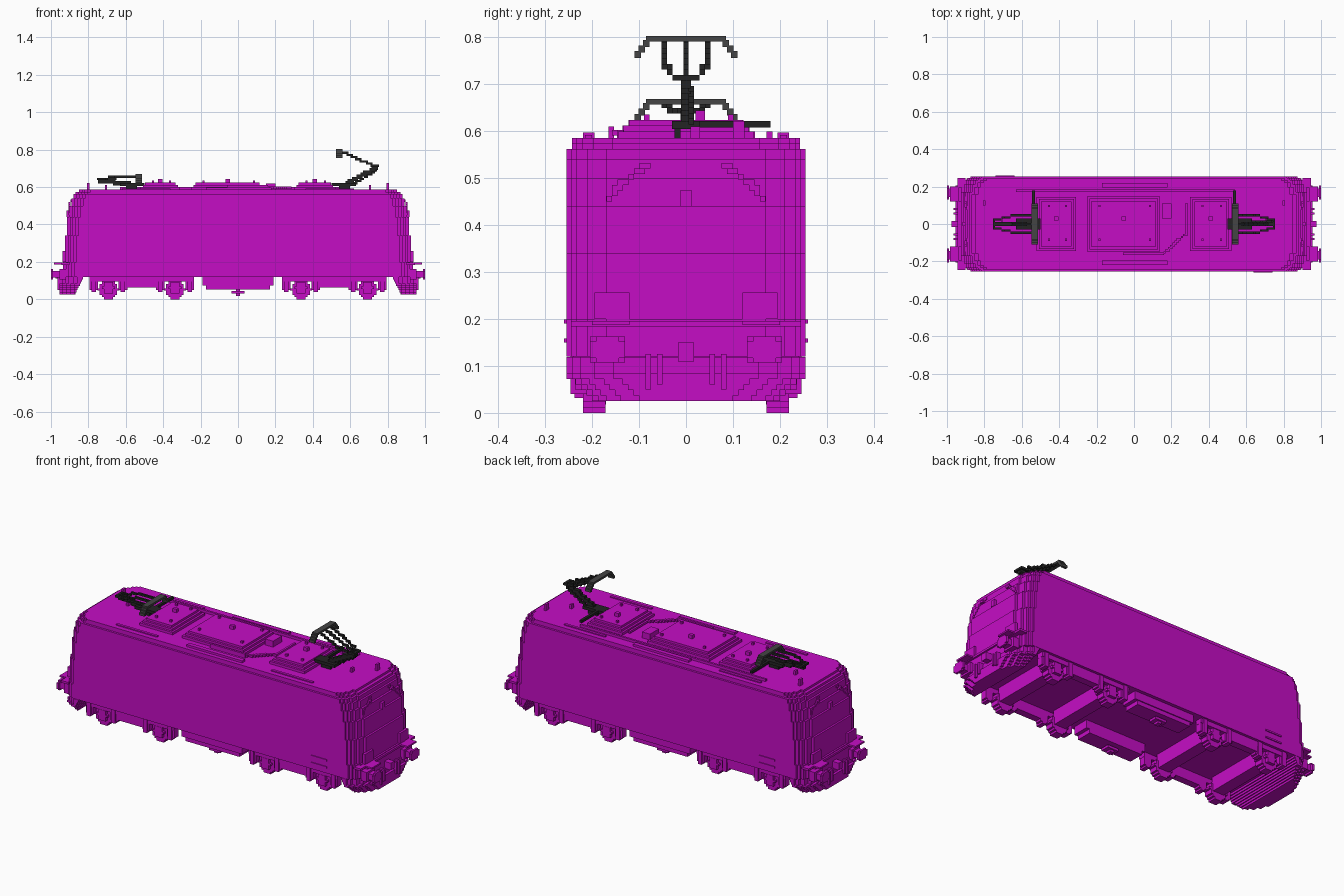
import bpy, bmesh, math
from mathutils import Vector

cube = bpy.data.objects.get("Cube")
if cube:
    bpy.data.objects.remove(cube)

VOXEL = 0.0117
HALF = 0.255


def material(name, colour):
    mat = bpy.data.materials.new(name)
    mat.use_nodes = True
    mat.diffuse_color = (*colour, 1)
    shader = next(n for n in mat.node_tree.nodes if n.type == "BSDF_PRINCIPLED")
    shader.inputs["Base Color"].default_value = (*colour, 1)
    return mat


magenta = material("magenta paint", (0.56, 0.004, 0.56))
black = material("black metal", (0.017, 0.017, 0.017))
grey = material("dark grey metal", (0.06, 0.06, 0.06))


def part(name, boxes, mat=magenta, both_sides=False, both_ends=False, turned=False):
    """One object of boxes (x0, x1, y0, y1, z0, z1), repeated by symmetry."""
    signs = {(1, 1)}
    if both_sides:
        signs |= {(sx, -sy) for sx, sy in signs}
    if both_ends:
        signs |= {(-sx, sy) for sx, sy in signs}
    if turned:
        signs |= {(-sx, -sy) for sx, sy in signs}
    bm = bmesh.new()
    for sx, sy in sorted(signs):
        for x0, x1, y0, y1, z0, z1 in boxes:
            made = bmesh.ops.create_cube(bm, size=1)["verts"]
            for v in made:
                v.co = ((x0 + x1) / 2 * sx + v.co.x * (x1 - x0),
                        (y0 + y1) / 2 * sy + v.co.y * (y1 - y0),
                        (z0 + z1) / 2 + v.co.z * (z1 - z0))
    mesh = bpy.data.meshes.new(name)
    bm.to_mesh(mesh)
    bm.free()
    mesh.materials.append(mat)
    obj = bpy.data.objects.new(name, mesh)
    bpy.context.collection.objects.link(obj)
    return obj


def trail(points, size=VOXEL):
    """Stepped line of small cubes along a path."""
    cells = set()
    for a, b in zip(points, points[1:]):
        a, b = Vector(a), Vector(b)
        count = max(1, math.ceil((b - a).length / VOXEL * 2))
        for i in range(count + 1):
            cells.add(tuple(round(c / VOXEL) for c in a.lerp(b, i / count)))
    h = size / 2
    return [tuple(c * VOXEL + s for c in cell for s in (-h, h)) for cell in sorted(cells)]


def disc(x, z, radius, y0, y1):
    """Stepped disc facing sideways."""
    rows = []
    count = round(2 * radius / VOXEL)
    for i in range(count):
        low = -radius + i * 2 * radius / count
        mid = low + radius / count
        w = max(1, round(math.sqrt(radius ** 2 - mid ** 2) / VOXEL)) * VOXEL
        rows.append((x - w, x + w, y0, y1, z + low, z + low + 2 * radius / count))
    return rows


# Body shell: stepped layers with stepped corners
corners = [(0.062, HALF), (0.045, 0.245), (0.03, 0.234), (0.015, 0.21), (0, 0.17)]
layers = [(0.12, 0.20, 0.935), (0.20, 0.34, 0.925), (0.34, 0.44, 0.914), (0.44, 0.50, 0.903),
          (0.50, 0.54, 0.891), (0.54, 0.562, 0.88)]
body = []
for z0, z1, end in layers:
    for back, half in corners:
        body.append((back - end, end - back, -half, half, z0, z1))
part("body_shell", body)

# Roof
roof = []
for back, half in corners:
    roof.append((back - 0.868, 0.868 - back, 0.012 - half, half - 0.012, 0.562, 0.574))
    roof.append((back - 0.85, 0.85 - back, 0.012 - half, half - 0.012, 0.574, 0.586))
part("roof", roof)
part("roof_edge_strips", [(-0.17, 0.18, 0.195, 0.22, 0.58, 0.598),
                          (0.36, 0.62, 0.2, 0.215, 0.58, 0.592),
                          (-0.62, -0.36, 0.2, 0.215, 0.58, 0.592)], both_sides=True)

# Roof hatches with raised lids and small fittings
hatches = []
for x0, x1, half in [(-0.52, -0.31, 0.145), (-0.25, 0.14, 0.147), (0.3, 0.52, 0.145)]:
    for inset, top in [(0, 0.6), (0.012, 0.612), (0.024, 0.624)]:
        hatches.append((x0 + inset, x1 - inset, inset - half, half - inset, 0.58, top))
    for x in (x0 + 0.06, x1 - 0.06):
        for y in (-0.09, 0.09):
            hatches.append((x, x + VOXEL, y, y + VOXEL, 0.62, 0.636))
    mid = (x0 + x1) / 2
    hatches.append((mid - 0.012, mid + 0.012, 0.02, 0.04, 0.62, 0.644))
part("roof_hatches", hatches)
part("roof_pipes", [(-0.63, 0.54, 0.172, 0.184, 0.58, 0.6), (-0.06, 0.16, -0.165, -0.153, 0.58, 0.61)]
     + trail([(0.16, -0.155, 0.595), (0.28, -0.05, 0.595), (0.28, 0.11, 0.595)])
     + [(0.15, 0.2, 0.03, 0.11, 0.58, 0.62)])
part("roof_horns", [(0.795, 0.807, 0.1, 0.125, 0.58, 0.622), (0.70, 0.712, 0.01, 0.03, 0.58, 0.61)],
     both_ends=True)

# Cab end details
part("lamp_panels", [(0.92, 0.937, 0.12, 0.195, 0.2, 0.257)], both_sides=True, both_ends=True)
part("end_lamp", [(0.9, 0.918, -0.012, 0.012, 0.44, 0.475)], both_ends=True)
part("windscreen_frame", trail([(0.905, 0.16, 0.455), (0.905, 0.15, 0.48), (0.893, 0.08, 0.53)]),
     both_sides=True, both_ends=True)
part("end_ledge", [(0.9, 0.945, -0.245, 0.245, 0.184, 0.196), (0.94, 0.985, 0.12, 0.2, 0.187, 0.196)],
     both_sides=True, both_ends=True)
part("side_grille", [(0.64, 0.74, -HALF - 0.005, -HALF + 0.01, z, z + 0.009) for z in (0.15, 0.19)],
     turned=True)

# Buffers and couplings
part("buffers", [(0.92, 0.988, 0.145, 0.19, 0.117, 0.152), (0.988, 1.0, 0.13, 0.205, 0.117, 0.152),
                 (0.988, 1.0, 0.143, 0.192, 0.107, 0.163), (0.92, 0.955, 0.13, 0.205, 0.107, 0.163)],
     both_sides=True, both_ends=True)
part("coupling_hoses", [(0.92, 0.965, y, y + VOXEL, z, 0.125) for y, z in ((0.05, 0.06), (0.075, 0.05))],
     both_sides=True, both_ends=True)
part("coupling_hook", [(0.92, 0.975, -0.017, 0.017, 0.11, 0.15)], both_ends=True)

# Stepped plough under each cab
plough = []
for i in range(8):
    z0 = 0.025 + i * VOXEL
    half = HALF if i > 3 else 0.2 + i * VOXEL
    end = 0.955 if i < 5 else 0.94
    for back, cut in ((0.08, 0), (0.06, 0.012), (0.035, 0.03), (0.015, 0.06), (0, 0.1)):
        plough.append((0.87 - i * 0.006, end - back, cut - half, half - cut, z0, z0 + VOXEL))
part("plough", plough, both_ends=True)

# Bogies
for bogie, centre in (("front", 0.515), ("rear", -0.515)):
    wheels, axles, frame = [], [], []
    for x in (centre - 0.178, centre + 0.178):
        wheels += disc(x, 0.053, 0.053, 0.172, 0.22)
        frame += disc(x, 0.062, 0.03, 0.215, 0.238)
        axles.append((x - 0.035, x + 0.035, -0.18, 0.18, 0.04, 0.122))
        for side in (-1, 1):
            bx = x + side * 0.078
            frame += [(bx - 0.023, bx + 0.023, 0.2, 0.236, 0.05, 0.1),
                      (bx - 0.012, bx + 0.012, 0.2, 0.246, 0.04, 0.12)]
    frame += [(centre - 0.28, centre + 0.28, 0.2, 0.24, 0.094, 0.122),
              (centre - 0.085, centre + 0.085, 0.2, 0.24, 0.062, 0.11)]
    part(bogie + "_wheels", wheels, both_sides=True)
    part(bogie + "_bogie_frame", frame, both_sides=True)
    part(bogie + "_axles", axles)

# Equipment under the middle
part("underfloor_box", [(-0.19, 0.19, 0.14, 0.236, 0.075, 0.122), (-0.17, 0.17, 0.14, 0.23, 0.052, 0.08)],
     both_sides=True)
part("track_magnet", [(-0.035, 0.035, 0.16, 0.21, 0.03, 0.044), (-0.012, 0.012, 0.17, 0.2, 0.018, 0.055)],
     both_sides=True)


def bow(x, top):
    """Contact bow with drooping horns."""
    boxes = [(x - 0.017, x + 0.017, -0.085, 0.085, top - VOXEL, top)]
    for side in (-1, 1):
        for i in range(3):
            y = side * (0.085 + i * 0.009)
            z = top - (i + 1) * VOXEL
            boxes.append((x - 0.017, x + 0.017, y - 0.007, y + 0.007, z - VOXEL, z + 0.003))
    return boxes


# Raised pantograph
base = [(0.5, 0.63, -0.03, 0.03, 0.605, 0.622), (0.53, 0.545, 0, 0.18, 0.608, 0.622),
        (0.54, 0.6, -0.024, -0.012, 0.58, 0.61), (0.54, 0.6, 0.012, 0.024, 0.58, 0.61)]
arms = trail([(0.59, 0, 0.625), (0.74, 0, 0.702)], 0.022)
arms += trail([(0.62, 0.012, 0.62), (0.74, 0.012, 0.69)])
arms += trail([(0.745, -0.025, 0.71), (0.745, 0.025, 0.71)])
for side in (-1, 1):
    arms += trail([(0.74, side * 0.02, 0.71), (0.67, side * 0.042, 0.735), (0.545, side * 0.042, 0.795)])
arms += trail([(0.74, 0, 0.71), (0.55, 0, 0.793)])
part("raised_pantograph", base + arms, black)
part("raised_contact_bow", bow(0.542, 0.803), grey)

# Folded pantograph
folded = [(-0.63, -0.5, -0.03, 0.03, 0.605, 0.622), (-0.545, -0.53, 0, 0.18, 0.608, 0.622),
          (-0.6, -0.54, -0.024, 0.024, 0.58, 0.61)]
folded += trail([(-0.59, 0, 0.62), (-0.74, 0, 0.632)], 0.024)
folded += trail([(-0.745, -0.025, 0.64), (-0.745, 0.025, 0.64)])
for side in (-1, 1):
    folded += trail([(-0.745, side * 0.02, 0.645), (-0.66, side * 0.042, 0.652), (-0.53, side * 0.042, 0.652)])
folded += trail([(-0.74, 0, 0.645), (-0.53, 0, 0.655)])
part("folded_pantograph", folded, black)
part("folded_contact_bow", bow(-0.53, 0.669), grey)
